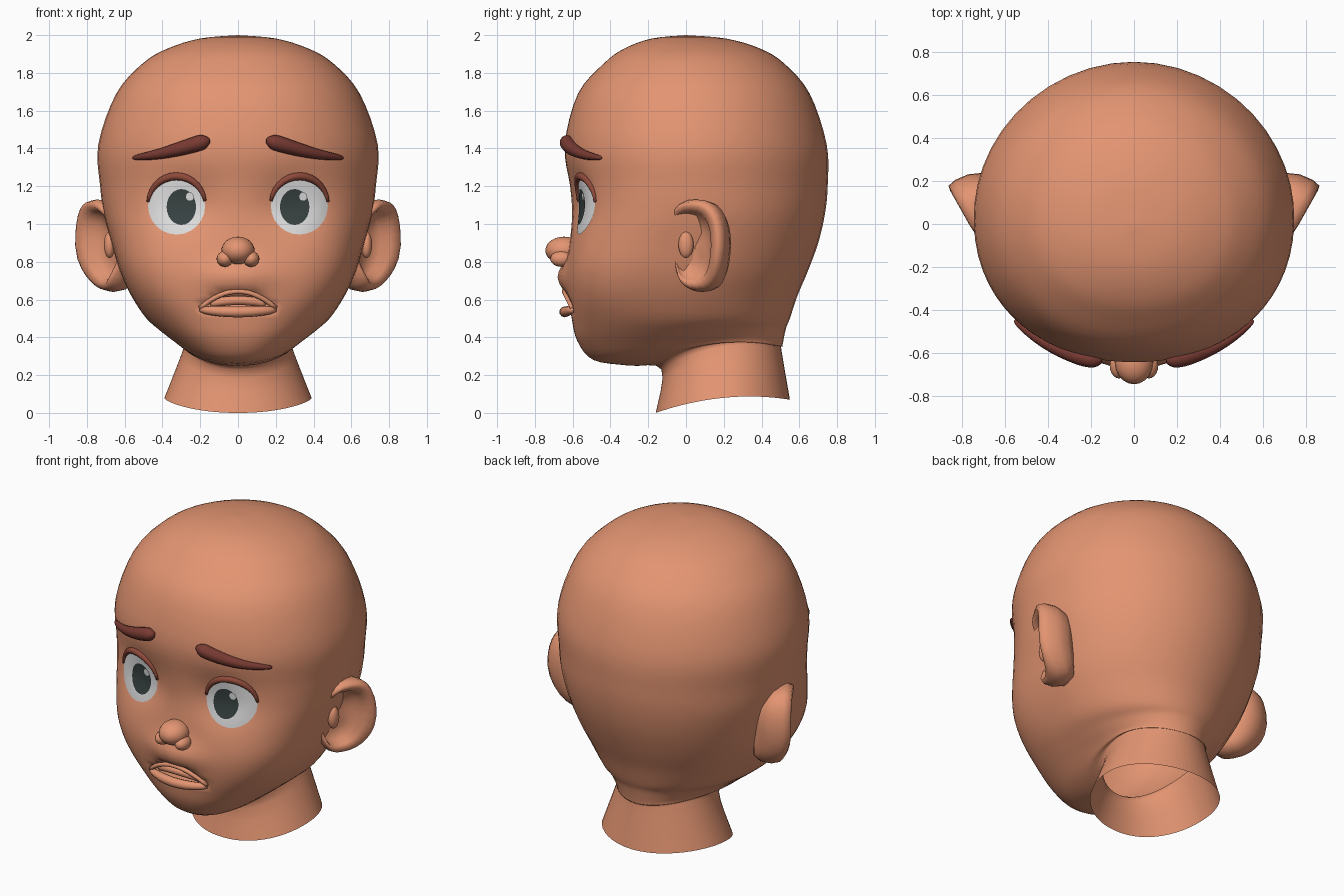
import bpy, bmesh, math
from mathutils import Vector, Matrix
from mathutils.bvhtree import BVHTree

if "Cube" in bpy.data.objects:
    bpy.data.objects.remove(bpy.data.objects["Cube"])


def material(name, rgb):
    m = bpy.data.materials.new(name)
    m.diffuse_color = (*rgb, 1)
    m.use_nodes = True
    m.node_tree.nodes["Principled BSDF"].inputs["Base Color"].default_value = m.diffuse_color
    return m


SKIN = material("skin", (0.77, 0.30, 0.168))
BROW = material("brow brown", (0.19, 0.043, 0.032))
LID = material("eyelid brown", (0.27, 0.068, 0.043))
WHITE = material("eye white", (0.77, 0.76, 0.76))
IRIS = material("iris dark", (0.04, 0.055, 0.055))


def finish(bm, name, mat, face_front=False):
    bmesh.ops.remove_doubles(bm, verts=bm.verts, dist=1e-5)
    bmesh.ops.recalc_face_normals(bm, faces=bm.faces)
    if face_front and sum(f.normal.y for f in bm.faces) > 0:
        bmesh.ops.reverse_faces(bm, faces=bm.faces)
    me = bpy.data.meshes.new(name)
    bm.to_mesh(me)
    bm.free()
    me.materials.append(mat)
    me.polygons.foreach_set("use_smooth", [True] * len(me.polygons))
    ob = bpy.data.objects.new(name, me)
    bpy.context.collection.objects.link(ob)
    return ob


def loft(name, rings, mat, caps=False, plate=False):
    """Skin a list of closed point rings."""
    bm = bmesh.new()
    vs = [[bm.verts.new(p) for p in r] for r in rings]
    n = len(vs[0])
    for a, b in zip(vs, vs[1:]):
        for i in range(n):
            j = (i + 1) % n
            bm.faces.new((a[i], a[j], b[j], b[i]))
    if caps:
        bm.faces.new(vs[0])
        bm.faces.new(vs[-1])
    return finish(bm, name, mat, plate)


def tube(name, pts, radii, mat, n=10):
    """Round tube with varying radius along a path."""
    rings = []
    for i, (p, r) in enumerate(zip(pts, radii)):
        t = (pts[min(i + 1, len(pts) - 1)] - pts[max(i - 1, 0)]).normalized()
        a = t.cross(Vector((0, 1, 0))).normalized()
        b = a.cross(t)
        rings.append([p + r * (math.cos(k * math.tau / n) * a + math.sin(k * math.tau / n) * b)
                      for k in range(n)])
    return loft(name, rings, mat, caps=True)


def ball(name, centre, radii, mat):
    bm = bmesh.new()
    bmesh.ops.create_uvsphere(bm, u_segments=20, v_segments=12, radius=1,
                              matrix=Matrix.Translation(centre) @ Matrix.Diagonal((*radii, 1)))
    return finish(bm, name, mat)


def catmull(rows, steps):
    out = []
    for i in range(len(rows) - 1):
        p0, p1, p2, p3 = (rows[min(max(i + k, 0), len(rows) - 1)] for k in (-1, 0, 1, 2))
        for s in range(steps):
            t = s / steps
            out.append([0.5 * (2 * b + (c - a) * t + (2 * a - 5 * b + 4 * c - d) * t * t
                               + (3 * b - a - 3 * c + d) * t ** 3)
                        for a, b, c, d in zip(p0, p1, p2, p3)])
    return out + [list(rows[-1])]


def gauss(v):
    return math.exp(-v * v)


def power(v, e):
    return math.copysign(abs(v) ** e, v)


# Head and neck: z, front y, widest y, back y, half width
skull = [(2.0, 0, 0, 0, 0), (1.982, -.18, 0, .21, .20), (1.93, -.325, .01, .39, .37),
         (1.85, -.435, .02, .52, .505),
         (1.69, -.572, .03, .655, .645), (1.42, -.642, .03, .745, .74), (1.2, -.615, .03, .75, .73),
         (1.05, -.605, .05, .735, .71), (.9, -.615, .05, .70, .67), (.75, -.625, .02, .645, .625),
         (.62, -.62, -.02, .59, .565), (.5, -.605, -.03, .55, .485)]
# Tilted rings: front z, side z, back z, then as above
jaw = [(.38, .43, .45, -.575, 0, .53, .40), (.28, .385, .38, -.49, .08, .515, .33),
       (.25, .365, .35, -.30, .15, .51, .30), (.23, .35, .335, -.13, .2, .505, .285),
       (0, .08, .07, -.16, .2, .55, .39)]
table = [(r[0], r[0], r[0], *r[1:]) for r in skull] + jaw


def shape_face(x, y, z):
    """Eye sockets, muzzle and mouth pocket."""
    if y < -0.2:
        y += 0.05 * gauss((abs(x) - .28) / .16) * gauss((z - 1.1) / .15)
        y -= 0.055 * gauss(x / .17) * gauss((z - .72) / .085)
        if abs(x) < .19 and .54 < z < .65 - 2.5 * x * x:
            y += 0.05
    return Vector((x, y, z))


rings = []
for zf, zm, zb, yf, ym, yb, w in catmull(table, 4):
    ring = []
    cheek = 1.0 * gauss((zf - .74) / .3)      # full cheeks make the front squarer
    for k in range(64):
        t = math.tau * k / 64
        t -= 0.45 * math.sin(t)          # denser towards the face
        e = 2 / (2.13 + (cheek if zf > .24 else 0)) if math.cos(t) > 0 else 2 / 1.98
        c, s = power(math.cos(t), e), power(math.sin(t), e)
        z = zm + (zf - zb) / 2 * c + ((zf + zb) / 2 - zm) * c * c
        y = ym + c * (yf - ym) if c > 0 else ym - c * (yb - ym)
        ring.append(shape_face(w * s, y, z))
    rings.append(ring)
head = loft("head_and_neck", rings, SKIN)
tree = BVHTree.FromPolygons([v.co for v in head.data.vertices],
                            [p.vertices for p in head.data.polygons])


def face_y(x, z):
    return tree.ray_cast(Vector((x, -2, z)), Vector((0, 1, 0)))[0].y


# Eyes: domed plates that follow the face
EX, EZ, ER = .325, 1.095, .151


def eye_plate(name, side, cx, cz, rx, rz, off, mat, n=24, m=6):
    rs = []
    for i in range(m + 1):
        ring = []
        for k in range(n):
            x = cx + rx * i / m * math.cos(k * math.tau / n)
            z = cz + rz * i / m * math.sin(k * math.tau / n)
            d = ((x - side * EX) ** 2 + (z - EZ) ** 2) / ER ** 2
            ring.append(Vector((x, face_y(x, z) - .004 - .02 * (1 - d) - off, z)))
        rs.append(ring)
    loft(name, rs, mat, plate=True)


for side, tag in ((-1, "right"), (1, "left")):
    eye_plate(f"eye_white_{tag}", side, side * EX, EZ, ER, ER, 0, WHITE)
    eye_plate(f"iris_{tag}", side, side * .30, 1.09, .078, .095, .005, IRIS)
    eye_plate(f"eye_glint_{tag}", side, side * .30 + .045, 1.145, .021, .023, .009, WHITE, 10, 2)

    # Upper eyelid
    pts, rad = [], []
    for k in range(15):
        u = k / 14
        a = math.radians(8 + 162 * u)
        x, z = side * (EX + .153 * math.cos(a)), EZ + .158 * math.sin(a)
        pts.append(Vector((x, face_y(x, z) - .004, z)))
        rad.append(.008 + .013 * math.sin(math.pi * u))
    tube(f"eyelid_{tag}", pts, rad, LID)

    # Eyebrow: x, z, radius
    brow = catmull([(.15, 1.44, .012), (.165, 1.438, .027), (.20, 1.43, .041), (.30, 1.40, .037),
                    (.42, 1.37, .027), (.53, 1.353, .015), (.555, 1.35, .006)], 3)
    tube(f"eyebrow_{tag}", [Vector((side * x, face_y(side * x, z) - .008, z)) for x, z, r in brow],
         [r for x, z, r in brow], BROW)

    # Nose wing
    ball(f"nose_wing_{tag}", (side * .07, -.658, .815), (.043, .06, .042), SKIN)

    # Ear: a cupped shell, ring size / height / forward shift from back to bowl
    profile = [(0, -.18, 0), (.45, -.172, 0), (.8, -.135, 0), (.96, -.07, 0), (1, -.005, 0),
               (.95, .035, 0), (.85, .04, .005), (.74, .01, .03), (.66, -.04, .04),
               (.35, -.075, .05), (0, -.075, .05)]
    U, N = Vector((.49, .872, 0)), Vector((.872, -.49, 0))
    ear = []
    for r, h, shift in profile:
        ring = []
        for k in range(28):
            a = k * math.tau / 28
            u, v = .175 * r * power(math.cos(a), .78), .245 * r * power(math.sin(a), .8)
            lift = h
            if math.cos(a) < 0 and h > -.07:      # rim sinks into the head at the front
                lift -= .09 * math.cos(a) ** 4
            if v < 0:                             # the lobe tapers in towards the jaw
                u = u * (1 + .6 * v) - .2 * v * v
                lift -= 1.5 * v * v
            p = Vector((.75, .05, .885)) + U * (u - shift) + N * lift + Vector((0, 0, v))
            ring.append(Vector((p.x * side, p.y, p.z)))
        ear.append(ring)
    loft(f"ear_{tag}", ear, SKIN)
    ball(f"ear_inner_fold_{tag}", (side * .68, .0, .89), (.03, .04, .07), SKIN)

# Nose
ball("nose", (0, -.645, .86), (.088, .1, .073), SKIN)

# Mouth: arched upper lip, flat lower lip, gum ridge
xs = [-.2 + .4 * k / 16 for k in range(17)]
tube("upper_lip", [Vector((x, -.645 + 1.1 * x * x, .643 - 2.2 * x * x)) for x in xs],
     [.013] * 17, SKIN)
tube("lower_lip", [Vector((x, -.642 + 1.1 * x * x, .535 + .3 * x * x)) for x in xs],
     [.012 + .017 * math.sqrt(1 - (x / .2001) ** 2) for x in xs], SKIN)
tube("gum_ridge", [Vector((x * .7, -.608 + .6 * x * x, .595 - .4 * x * x)) for x in xs],
     [.024] * 17, SKIN)
